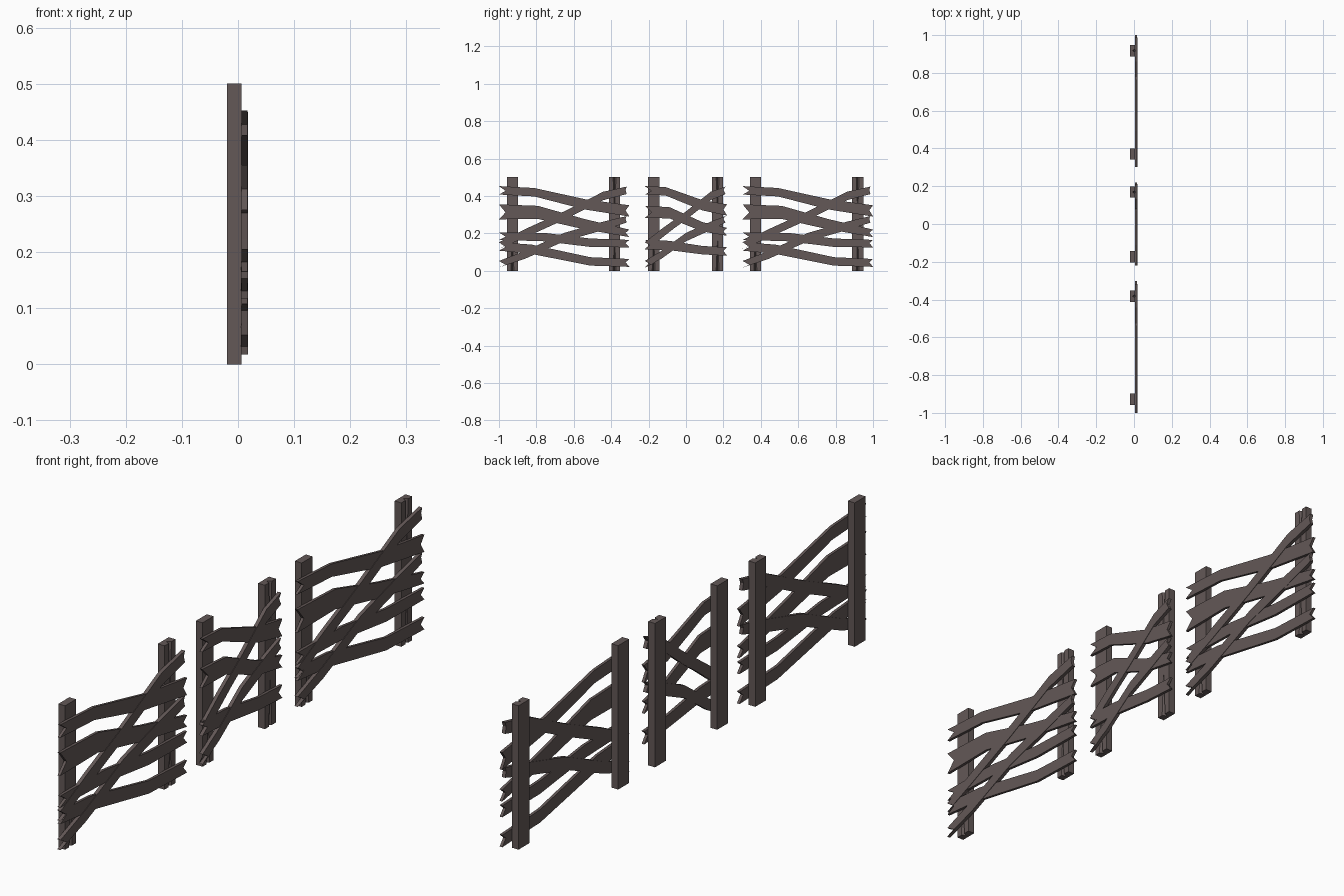
import bpy, bmesh

cube = bpy.data.objects.get("Cube")
if cube:
    bpy.data.objects.remove(cube, do_unlink=True)

wood = bpy.data.materials.new("weathered_wood")
wood.use_nodes = True
colour = (0.125, 0.098, 0.095, 1)
wood.diffuse_color = colour
shader = wood.node_tree.nodes["Principled BSDF"]
shader.inputs["Base Color"].default_value = colour
shader.inputs["Roughness"].default_value = 0.9


def finish(name, bm):
    bmesh.ops.recalc_face_normals(bm, faces=bm.faces)
    mesh = bpy.data.meshes.new(name)
    bm.to_mesh(mesh)
    bm.free()
    mesh.materials.append(wood)
    obj = bpy.data.objects.new(name, mesh)
    bpy.context.collection.objects.link(obj)


def board(name, start, end, path, x0, x1):
    """Bent board: path holds (fraction along, centre height, width); ends are split."""
    span = end - start
    top = [(start + u * span, z + w / 2) for u, z, w in path]
    low = [(start + u * span, z - w / 2) for u, z, w in path]
    split_in = (start + 0.035, path[0][1] - 0.003)
    split_out = (end - 0.02, path[-1][1] + 0.003)
    outline = top + [split_out] + low[::-1] + [split_in]
    bm = bmesh.new()
    face = bm.faces.new([bm.verts.new((x0, y, z)) for y, z in outline])
    moved = bmesh.ops.extrude_face_region(bm, geom=[face])["geom"]
    verts = [v for v in moved if isinstance(v, bmesh.types.BMVert)]
    bmesh.ops.translate(bm, verts=verts, vec=(x1 - x0, 0, 0))
    finish(name, bm)


def post(name, y, split_top):
    """Square post with a crack in the board side that closes towards the middle."""
    bm = bmesh.new()
    back, front, half = -0.02, 0.006, 0.03
    rings = []
    for z, depth in ((0, 0.014), (0.16, 0.0), (0.34, 0.0), (0.5, 0.014 * split_top)):
        gap = 0.001 + depth * 0.5
        section = [(back, -half), (front, -half), (front, -gap),
                   (front - depth, 0), (front, gap), (front, half), (back, half)]
        rings.append([bm.verts.new((px, y + py, z)) for px, py in section])
    n = len(rings[0])
    for a, b in zip(rings, rings[1:]):
        for i in range(n):
            j = (i + 1) % n
            bm.faces.new((a[i], a[j], b[j], b[i]))
    bm.faces.new(rings[0])
    bm.faces.new(rings[-1])
    finish(name, bm)


# Boards: (fraction along, centre height, width)
WIDE_RAILS = {
    "top_rail": [(0, .43, .045), (.27, .42, .045), (.66, .355, .055), (1, .32, .06)],
    "upper_rail": [(0, .315, .08), (.3, .312, .07), (.65, .25, .055), (1, .2, .04)],
    "middle_rail": [(0, .185, .04), (.35, .18, .045), (.7, .15, .045), (1, .145, .04)],
    "bottom_rail": [(0, .13, .045), (.25, .115, .05), (.7, .05, .045), (1, .042, .042)],
}
NARROW_RAILS = {
    "top_rail": [(0, .43, .045), (.25, .425, .045), (.7, .35, .055), (1, .325, .06)],
    "upper_rail": [(0, .315, .065), (.3, .31, .06), (.7, .235, .05), (1, .208, .042)],
    "bottom_rail": [(0, .14, .05), (.3, .135, .05), (.7, .11, .045), (1, .103, .045)],
}
BRACES = {
    "upper_brace": [(0, .135, .035), (.2, .2, .045), (.5, .295, .045),
                    (.8, .4, .045), (.98, .43, .04)],
    "lower_brace": [(0, .035, .035), (.2, .085, .042), (.5, .18, .045),
                    (.8, .24, .045), (.98, .275, .035)],
}

# Three fence panels along y: two long ones either side of a short one
PANELS = (
    ("near", -1.0, -0.303, (-0.928, -0.382), WIDE_RAILS),
    ("centre", -0.22, 0.22, (-0.173, 0.169), NARROW_RAILS),
    ("far", 0.303, 1.0, (0.371, 0.918), WIDE_RAILS),
)
for label, start, end, posts, rails in PANELS:
    for i, y in enumerate(posts):
        post(f"{label}_post_{i + 1}", y, split_top=i)
    for name, path in rails.items():
        board(f"{label}_{name}", start, end, path, 0.0065, 0.0165)
    for name, path in BRACES.items():
        board(f"{label}_{name}", start, end, path, 0.005, 0.018)
